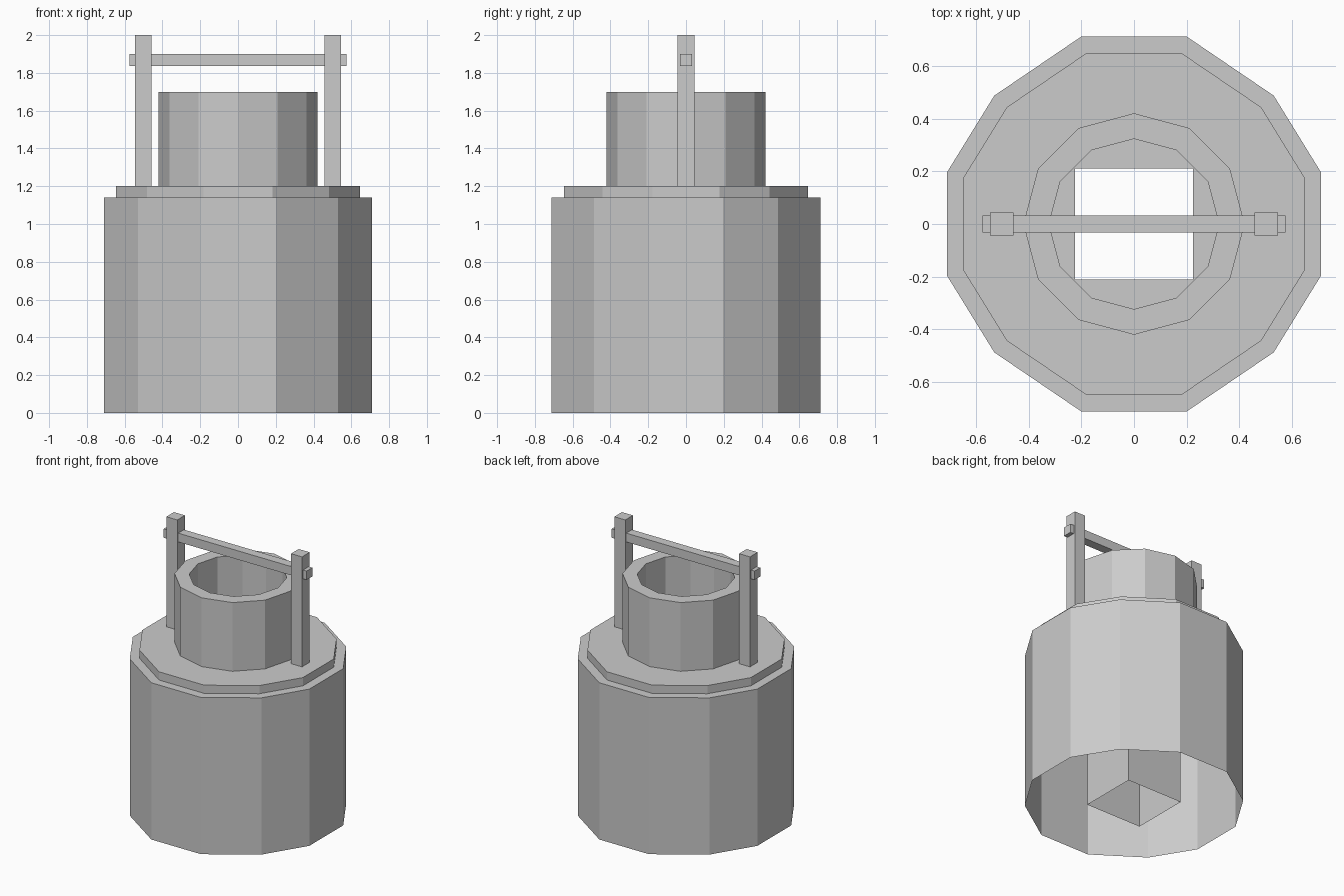
import bpy, bmesh
from math import sin, cos, pi

if "Cube" in bpy.data.objects:
    bpy.data.objects.remove(bpy.data.objects["Cube"])


def circle(r, n=12):
    return [(r * cos(2 * pi * i / n), r * sin(2 * pi * i / n)) for i in range(n)]


def mirrored(quarter, s=1.0):
    # counter-clockwise outline from its first-quadrant points
    q = [(x * s, y * s) for x, y in quarter]
    left = [(-x, y) for x, y in reversed(q)]
    return q + left + [(-x, -y) for x, y in q + left]


def finish(name, bm):
    mesh = bpy.data.meshes.new(name)
    bm.to_mesh(mesh)
    bm.free()
    ob = bpy.data.objects.new(name, mesh)
    bpy.context.collection.objects.link(ob)
    return ob


def add_rings(bm, rings):
    # stack of outlines joined by quads
    loops = [[bm.verts.new((x, y, z)) for x, y in pts] for pts, z in rings]
    for a, b in zip(loops, loops[1:]):
        n = len(a)
        for i in range(n):
            j = (i + 1) % n
            bm.faces.new((a[i], a[j], b[j], b[i]))
    return loops


def box(name, x0, x1, hy, z0, z1):
    bm = bmesh.new()
    bmesh.ops.create_cube(bm, size=1)
    for v in bm.verts:
        v.co = (x1 if v.co.x > 0 else x0, hy if v.co.y > 0 else -hy,
                z1 if v.co.z > 0 else z0)
    return finish(name, bm)


# Twelve-sided outer shell, open underneath, with stepped top
outline = [(0.71, 0.195), (0.53, 0.487), (0.20, 0.711)]
outer, step = mirrored(outline), mirrored(outline, 0.91)
bm = bmesh.new()
add_rings(bm, [(outer, 0), (outer, 1.14), (step, 1.14), (step, 1.20), (circle(0.42), 1.20)])
finish("outer_shell", bm)

# Raised collar with thick wall
bm = bmesh.new()
add_rings(bm, [(circle(0.42), 1.20), (circle(0.42), 1.70),
               (circle(0.323), 1.70), (circle(0.323), 1.20)])
finish("collar", bm)

# Square shaft through the body, with the floor around its mouth
bm = bmesh.new()
square = mirrored([(0.224, 0.211)])
mouth = add_rings(bm, [(square, 1.20), (square, 0)])[0]
rim = [bm.verts.new((x, y, 1.20)) for x, y in circle(0.323)]
edges = [bm.edges.new((rim[i - 1], rim[i])) for i in range(len(rim))]
edges += [bm.edges.get((mouth[i - 1], mouth[i])) for i in range(len(mouth))]
bmesh.ops.triangle_fill(bm, edges=edges, use_beauty=True, normal=(0, 0, 1))
finish("square_shaft", bm)

# Two posts carrying the crossbar
for side, x in (("left", -0.502), ("right", 0.502)):
    box(side + "_post", x - 0.044, x + 0.044, 0.044, 1.20, 2.0)
box("crossbar", -0.575, 0.575, 0.033, 1.836, 1.90)
